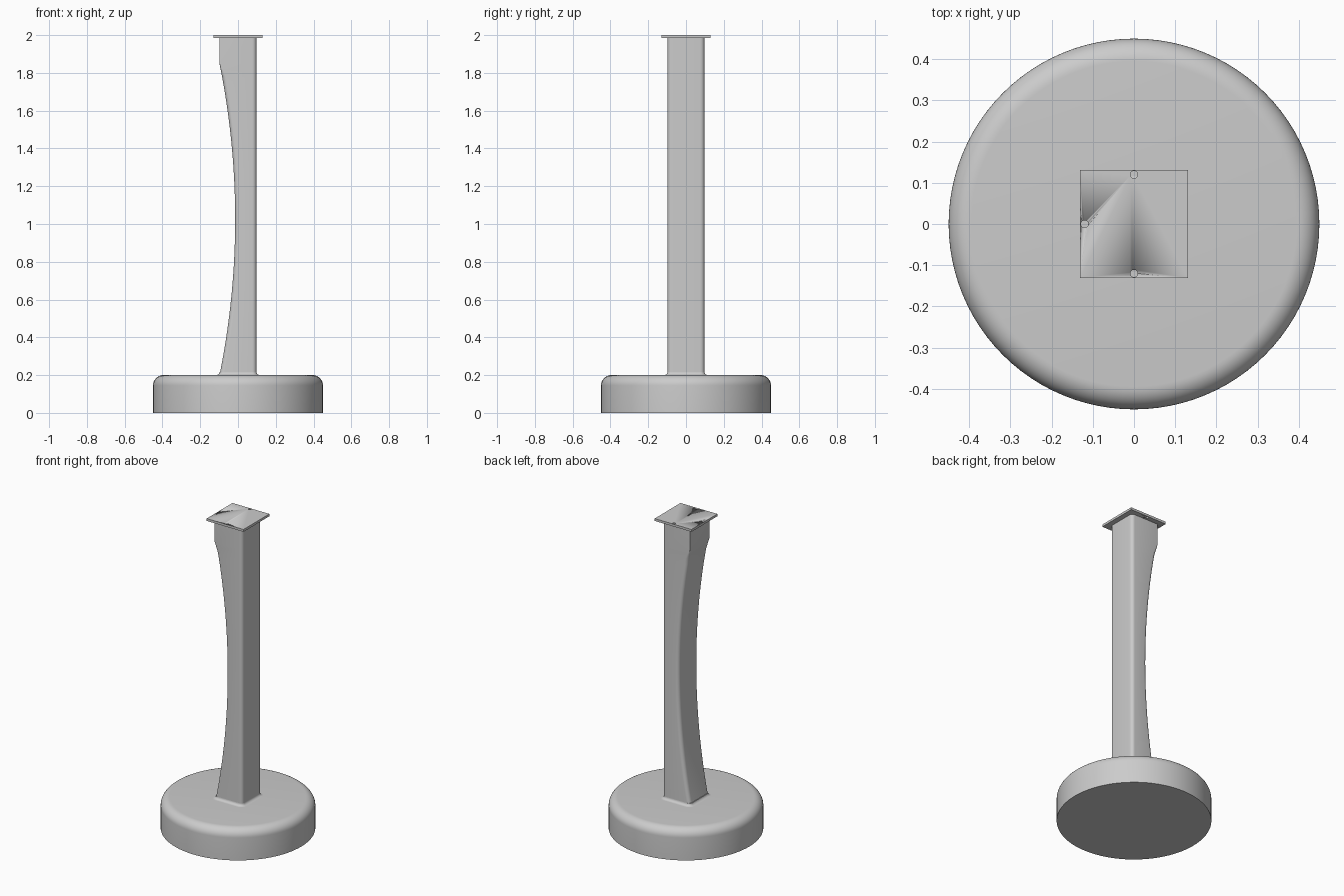
import bpy, bmesh, math

cube = bpy.data.objects.get("Cube")
if cube:
    bpy.data.objects.remove(cube, do_unlink=True)

grey = bpy.data.materials.new("satin grey")
grey.use_nodes = True
colour = (0.6, 0.6, 0.6, 1)
grey.diffuse_color = colour
grey.node_tree.nodes["Principled BSDF"].inputs["Base Color"].default_value = colour


def loft(name, rings, angle=30):
    """Skin a stack of equal-length rings and cap both ends."""
    bm = bmesh.new()
    loops = [[bm.verts.new(p) for p in ring] for ring in rings]
    n = len(loops[0])
    for a, b in zip(loops, loops[1:]):
        for i in range(n):
            j = (i + 1) % n
            bm.faces.new((a[i], a[j], b[j], b[i]))
    bm.faces.new(loops[0][::-1])
    bm.faces.new(loops[-1])
    mesh = bpy.data.meshes.new(name)
    bm.to_mesh(mesh)
    bm.free()
    mesh.materials.append(grey)
    obj = bpy.data.objects.new(name, mesh)
    bpy.context.collection.objects.link(obj)
    bpy.ops.object.select_all(action='DESELECT')
    obj.select_set(True)
    bpy.context.view_layer.objects.active = obj
    bpy.ops.object.shade_smooth_by_angle(angle=math.radians(angle))
    return obj


def circle(r, z, cx=0, cy=0, n=96):
    return [(cx + r * math.cos(math.tau * i / n), cy + r * math.sin(math.tau * i / n), z)
            for i in range(n)]


def rounded_section(z, left, right, half, r_left, r_right, steps=6):
    """Rectangle with a separate corner radius on its left and right sides."""
    ring = []
    for k, (sx, sy) in enumerate([(1, 1), (-1, 1), (-1, -1), (1, -1)]):
        r = r_right if sx > 0 else r_left
        cx = right - r if sx > 0 else left + r
        cy = sy * (half - r)
        for s in range(steps + 1):
            a = math.pi / 2 * (k + s / steps)
            ring.append((cx + r * math.cos(a), cy + r * math.sin(a), z))
    return ring


# Round base with a softened top rim
RADIUS, HEIGHT, RIM = 0.45, 0.2, 0.055
base_rings = [circle(RADIUS, 0)]
for i in range(11):
    a = math.pi / 2 * i / 10
    base_rings.append(circle(RADIUS - RIM + RIM * math.cos(a), HEIGHT - RIM + RIM * math.sin(a)))
loft("round_base", base_rings)

# Column, hollowed by a shallow arc along its left-hand side in front view
HALF, FILLET, FOOT, CUT_TOP, TOP = 0.098, 0.022, 0.2, 1.85, 1.985
SAG = 0.083
half_chord = (CUT_TOP - FOOT) / 2
arc_radius = (half_chord ** 2 + SAG ** 2) / (2 * SAG)
column_rings = []
for i in range(49):
    z = FOOT + (CUT_TOP - FOOT) * i / 48
    d = z - FOOT - half_chord
    depth = math.sqrt(arc_radius ** 2 - d ** 2) - (arc_radius - SAG)
    r = max(0.001, FILLET * min(1, (CUT_TOP - z) / 0.07))
    column_rings.append(rounded_section(z, -HALF + depth, HALF, HALF, r, FILLET))
column_rings.append(rounded_section(TOP, -HALF, HALF, HALF, 0.001, FILLET))
loft("column", column_rings)

# Flared collar where the column meets the base
collar_rings = []
for i in range(7):
    a = math.pi / 2 * i / 6
    h = HALF + 0.018 * (1 - math.sin(a))
    z = HEIGHT + 0.016 * (1 - math.cos(a))
    collar_rings.append(rounded_section(z, -h, h, h, h - HALF + FILLET, h - HALF + FILLET))
loft("column_collar", collar_rings)

# Square mounting plate with three screw holes
PLATE = 0.131
plate = loft("top_plate", [[(x * PLATE, y * PLATE, z) for x, y in
                            ((1, 1), (-1, 1), (-1, -1), (1, -1))] for z in (TOP, 2.0)])
for i, (x, y) in enumerate([(0, 0.12), (-0.12, 0), (0, -0.12)]):
    cutter = loft(f"hole_cutter_{i + 1}", [circle(0.009, z, x, y, 24) for z in (1.95, 2.05)])
    cutter.hide_render = True
    cutter.hide_viewport = True
    cut = plate.modifiers.new(f"screw_hole_{i + 1}", 'BOOLEAN')
    cut.operation = 'DIFFERENCE'
    cut.solver = 'EXACT'
    cut.object = cutter
